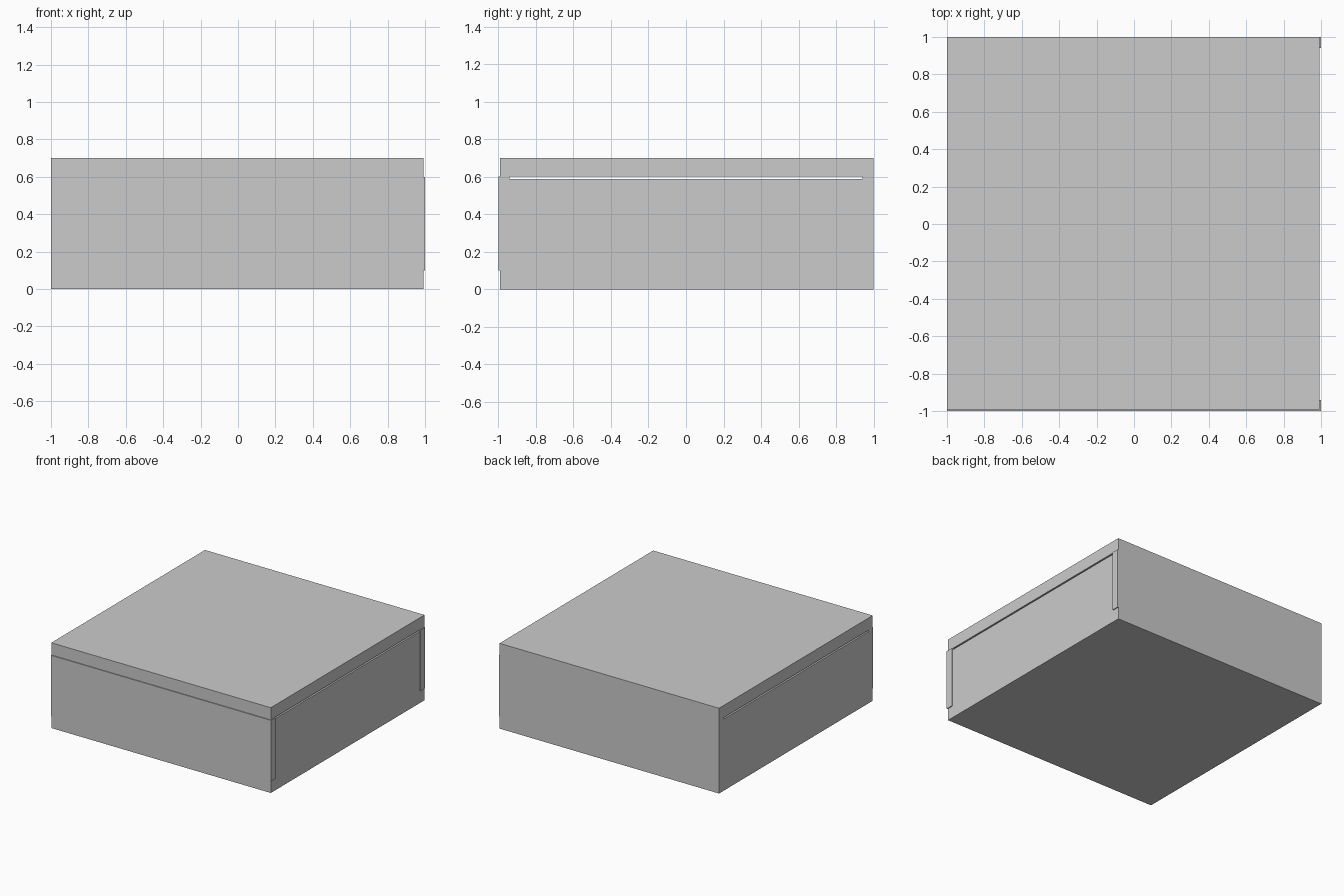
import bpy

if "Cube" in bpy.data.objects:
    bpy.data.objects.remove(bpy.data.objects["Cube"])


def box(name, x, y, z):
    """Axis-aligned box from (min, max) ranges."""
    bpy.ops.mesh.primitive_cube_add(
        size=1, location=[(r[0] + r[1]) / 2 for r in (x, y, z)])
    ob = bpy.context.object
    ob.name = name
    ob.scale = [r[1] - r[0] for r in (x, y, z)]
    bpy.ops.object.transform_apply(location=False, rotation=False, scale=True)
    return ob


S = 0.993          # slab edge on the sides where the walls stand slightly proud
T = 0.06           # wall thickness
LOW, HIGH = 0.10, 0.60

# base and lid slabs
box("base_slab", (-1, S), (-S, 1), (0, LOW))
box("lid_slab", (-1, S), (-S, 1), (HIGH, 0.70))

# long walls carrying the lid, their ends proud of the right side
box("front_wall", (-1, 1), (-1, -1 + T), (LOW, HIGH))
box("back_wall", (-1, 1), (1 - T, 1), (LOW, HIGH))

# end panels between the walls, with a thin open slot under the lid
for name, x in (("left_panel", (-1, -1 + T)), ("right_panel", (S - T, S))):
    box(name, x, (-1 + T, 1 - T), (LOW, HIGH - 0.012))
